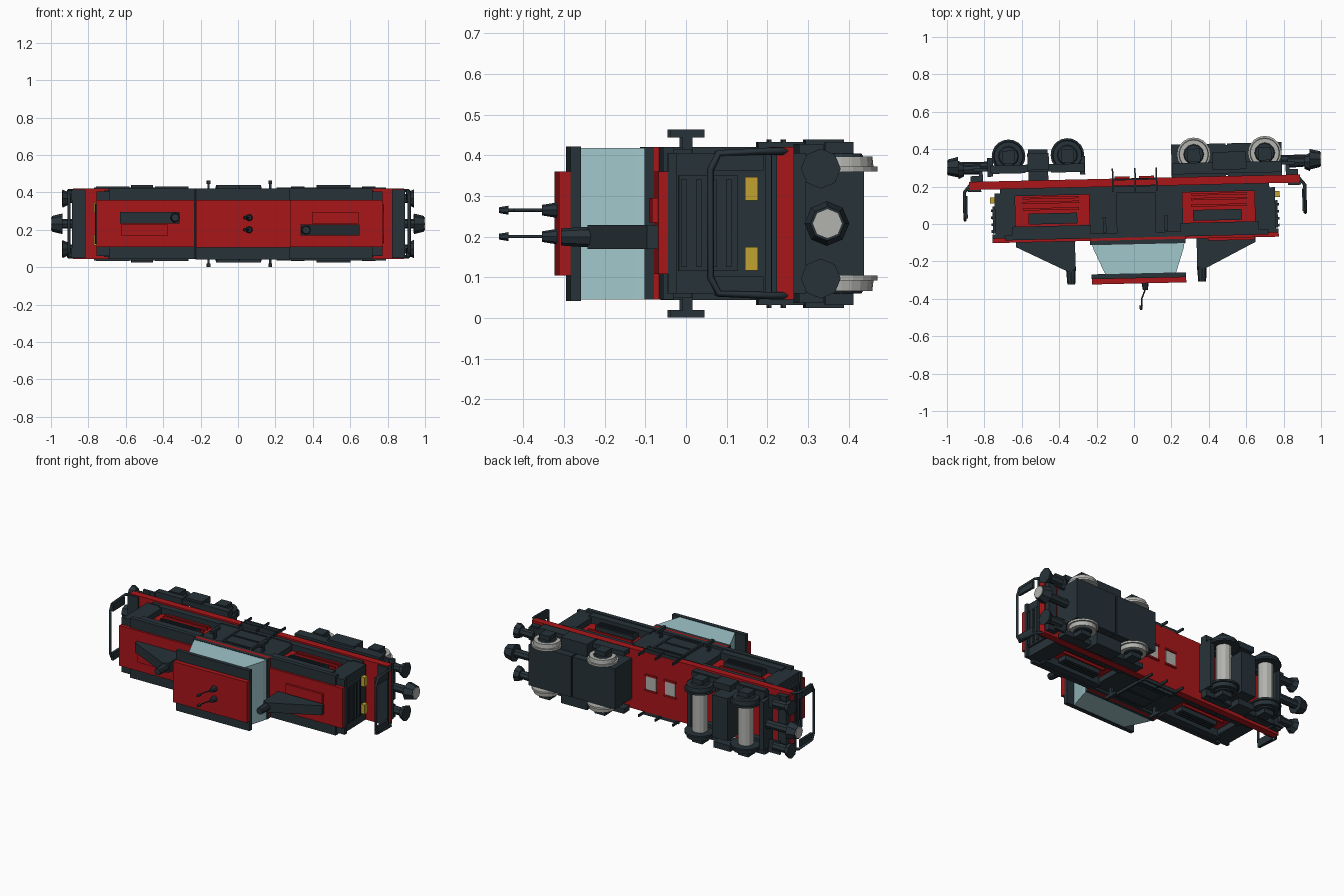
import bpy, bmesh, math
from mathutils import Vector

if "Cube" in bpy.data.objects:
    bpy.data.objects.remove(bpy.data.objects["Cube"])

TILT = 0.0226          # the vehicle lies on its side, slightly turned about z
MID = 0.232            # mid-plane of the width, in z


def material(name, rgb):
    m = bpy.data.materials.new(name)
    m.diffuse_color = (*rgb, 1)
    m.use_nodes = True
    m.node_tree.nodes["Principled BSDF"].inputs["Base Color"].default_value = m.diffuse_color
    return m


RED = material("red_paint", (0.40, 0.008, 0.01))
DARK = material("dark_paint", (0.02, 0.032, 0.04))
GLASS = material("pale_glass", (0.35, 0.57, 0.60))
STEEL = material("steel", (0.45, 0.45, 0.43))
AMBER = material("lamp_yellow", (0.55, 0.36, 0.03))


def place(ob, mat):
    bpy.context.scene.collection.objects.link(ob)
    ob.rotation_euler.z = TILT
    ob.location.x = 0.0075
    ob.data.materials.append(mat)
    return ob


def finish(name, bm, mat):
    bmesh.ops.recalc_face_normals(bm, faces=bm.faces)
    me = bpy.data.meshes.new(name)
    bm.to_mesh(me)
    bm.free()
    return place(bpy.data.objects.new(name, me), mat)


def prism(name, pts, z0, z1, mat):
    """Side-view outline extruded across the width."""
    bm = bmesh.new()
    f = bm.faces.new([bm.verts.new((x, y, z0)) for x, y in pts])
    new = bmesh.ops.extrude_face_region(bm, geom=[f])["geom"]
    bmesh.ops.translate(bm, vec=(0, 0, z1 - z0), verts=[v for v in new if isinstance(v, bmesh.types.BMVert)])
    return finish(name, bm, mat)


def box(name, x0, x1, y0, y1, z0, z1, mat):
    return prism(name, [(x0, y0), (x1, y0), (x1, y1), (x0, y1)], z0, z1, mat)


def pair(name, x0, x1, y0, y1, d0, d1, mat):
    """Two boxes mirrored about the mid-plane, d measured outwards."""
    for tag, s in (("left", -1), ("right", 1)):
        a, b = sorted((MID + s * d0, MID + s * d1))
        box(f"{name}_{tag}", x0, x1, y0, y1, a, b, mat)


def cyl(name, p0, p1, r0, r1, n, mat):
    bm = bmesh.new()
    p0, p1 = Vector(p0), Vector(p1)
    d = p1 - p0
    bmesh.ops.create_cone(bm, cap_ends=True, segments=n, radius1=r0, radius2=r1, depth=d.length)
    m = d.to_track_quat('Z', 'Y').to_matrix().to_4x4()
    m.translation = (p0 + p1) / 2
    bm.transform(m)
    return finish(name, bm, mat)


def tube(name, pts, r, mat):
    c = bpy.data.curves.new(name, 'CURVE')
    c.dimensions = '3D'
    c.bevel_depth, c.bevel_resolution, c.use_fill_caps = r, 0, True
    s = c.splines.new('POLY')
    s.points.add(len(pts) - 1)
    for p, co in zip(s.points, pts):
        p.co = (*co, 1)
    return place(bpy.data.objects.new(name, c), mat)


# Main frame and end decks
box("main_frame", -0.885, 0.885, 0.202, 0.245, 0.045, 0.42, RED)
box("hood_deck", -0.72, 0.72, 0.178, 0.202, 0.055, 0.41, DARK)
for k, x in enumerate((-0.065, 0.065)):
    box(f"underframe_hatch_{k}", x - 0.035, x + 0.035, 0.245, 0.25, 0.19, 0.275, STEEL)
    for d in (-0.05, 0.045):
        box(f"hatch_rib_{k}", x - 0.04, x + 0.04, 0.245, 0.256, MID + d, MID + d + 0.01, RED)

# Hoods: red core, dark end and side frames, red roof
box("hood_roof", -0.765, 0.765, -0.085, -0.062, 0.108, 0.36, RED)
box("roof_edge", -0.70, 0.71, -0.072, -0.045, 0.045, 0.42, DARK)
for tag, s in (("rear", -1), ("front", 1)):
    def sx(a, b):
        return sorted((s * a, s * b))
    box(f"{tag}_hood_core", *sx(0.24, 0.70), -0.062, 0.18, 0.095, 0.37, RED)
    box(f"{tag}_hood_end", *sx(0.64, 0.75), -0.06, 0.18, 0.06, 0.405, DARK)
    box(f"{tag}_hood_end_lip", *sx(0.70, 0.765), -0.062, -0.04, 0.06, 0.405, DARK)
    box(f"{tag}_radiator", *sx(0.75, 0.762), -0.035, 0.11, 0.115, 0.35, DARK)
    for k in range(4):
        y = -0.03 + 0.037 * k
        box(f"{tag}_radiator_slat_{k}", *sx(0.762, 0.77), y, y + 0.014, 0.125, 0.34, DARK)
    pair(f"{tag}_hood_upper_rail", *sx(0.24, 0.66), -0.05, 0.0, 0.13, 0.183, DARK)
    pair(f"{tag}_hood_lower_rail", *sx(0.24, 0.66), 0.163, 0.182, 0.13, 0.178, DARK)
    pair(f"{tag}_louvre_panel", *sx(0.31, 0.57), 0.01, 0.068, 0.13, 0.165, DARK)
    for k in range(3):
        y = 0.018 + 0.018 * k
        pair(f"{tag}_louvre_slat_{k}", *sx(0.32, 0.56), y, y + 0.008, 0.165, 0.171, DARK)
    for k, y in enumerate((0.085, 0.12, 0.145)):
        pair(f"{tag}_side_rib_{k}", *sx(0.30, 0.60), y, y + 0.012, 0.135, 0.15, RED)
    pair(f"{tag}_headlamp", *sx(0.75, 0.775), 0.128, 0.16, 0.057, 0.115, AMBER)

    # End deck, handrail, buffers and coupler
    box(f"{tag}_end_deck", *sx(0.82, 0.89), 0.19, 0.203, 0.05, 0.415, DARK)
    box(f"{tag}_end_beam", *sx(0.82, 0.875), 0.245, 0.275, 0.06, 0.405, DARK)
    tube(f"{tag}_end_rail", [(s * 0.88, 0.225, 0.055), (s * 0.91, 0.19, 0.055), (s * 0.91, 0.06, 0.06),
                             (s * 0.91, 0.04, 0.10), (s * 0.91, 0.04, 0.365), (s * 0.91, 0.06, 0.405),
                             (s * 0.91, 0.19, 0.41), (s * 0.88, 0.225, 0.41)], 0.009, DARK)
    pair(f"{tag}_rail_plate", *sx(0.895, 0.91), 0.05, 0.17, 0.13, 0.178, DARK)
    pair(f"{tag}_corner_step", *sx(0.78, 0.86), 0.30, 0.315, 0.10, 0.18, DARK)
    pair(f"{tag}_step_hanger", *sx(0.81, 0.83), 0.24, 0.31, 0.13, 0.17, DARK)
    for z in (0.097, 0.367):
        cyl(f"{tag}_buffer_stem", (s * 0.82, 0.31, z), (s * 0.91, 0.31, z), 0.028, 0.024, 8, DARK)
        cyl(f"{tag}_buffer_head", (s * 0.91, 0.31, z), (s * 0.94, 0.31, z), 0.035, 0.049, 8, DARK)
    cyl(f"{tag}_coupler_arm", (s * 0.78, 0.325, MID), (s * 0.95, 0.325, MID), 0.026, 0.026, 8, DARK)
    cyl(f"{tag}_coupler_bell", (s * 0.94, 0.325, MID), (s * 0.995, 0.325, MID), 0.055, 0.042, 8, DARK)
    cyl(f"{tag}_coupler_face", (s * 0.99, 0.325, MID), (s * 1.0, 0.325, MID), 0.037, 0.037, 8, STEEL)

    # Exhaust fairing with stack, and red roof hatch beside it
    zc = MID - s * 0.033
    prism(f"{tag}_exhaust_fairing", [(s * 0.64, -0.08), (s * 0.325, -0.08), (s * 0.325, -0.235),
                                     (s * 0.36, -0.25), (s * 0.64, -0.11)], zc - 0.03, zc + 0.03, DARK)
    cyl(f"{tag}_exhaust_stack", (s * 0.35, -0.22, zc), (s * 0.35, -0.315, zc), 0.027, 0.021, 8, DARK)
    zh = MID + s * 0.033
    box(f"{tag}_roof_hatch", *sx(0.385, 0.635), -0.098, -0.08, zh - 0.03, zh + 0.03, RED)

# Cab: lower body, tapered glass, layered roof
box("cab_body", -0.245, 0.255, -0.065, 0.18, 0.06, 0.405, DARK)
pair("cab_door", -0.10, 0.11, -0.06, 0.17, 0.165, 0.183, DARK)
for x in (-0.10, 0.098):
    pair("door_frame", x, x + 0.012, -0.06, 0.17, 0.18, 0.188, DARK)
for k, y in enumerate((-0.03, 0.06, 0.15)):
    pair(f"door_bar_{k}", -0.09, 0.10, y, y + 0.01, 0.18, 0.188, DARK)
box("cab_waist_red", -0.245, 0.265, -0.085, -0.065, 0.045, 0.42, RED)
box("cab_waist_dark", -0.245, 0.265, -0.108, -0.085, 0.045, 0.42, DARK)
prism("cab_glass", [(-0.235, -0.105), (0.26, -0.105), (0.255, -0.135), (0.21, -0.27), (-0.165, -0.27), (-0.225, -0.135)],
      0.045, 0.418, GLASS)
box("cab_roof_base", -0.24, 0.265, -0.29, -0.264, 0.042, 0.421, DARK)
box("cab_roof_panel", -0.24, 0.265, -0.318, -0.288, 0.105, 0.36, RED)

# Roof horns on bent stalks
for z in (0.20, 0.265):
    cyl("horn_base", (0.045, -0.312, z), (0.045, -0.355, z), 0.02, 0.013, 8, DARK)
    tube("horn_stalk", [(0.045, -0.35, z), (0.025, -0.40, z), (0.022, -0.45, z)], 0.004, DARK)
    cyl("horn_tip", (0.02, -0.437, z), (0.02, -0.46, z), 0.011, 0.007, 6, DARK)

# Side mirrors by the cab
for x in (-0.165, 0.165):
    pair("mirror_arm", x - 0.006, x + 0.006, -0.012, 0.012, 0.16, 0.22, DARK)
    pair("mirror_head", x - 0.009, x + 0.009, -0.042, 0.042, 0.212, 0.231, DARK)

# Hanging cab steps
for y in (0.20, 0.235):
    pair("cab_step", -0.12, 0.12, y, y + 0.008, 0.165, 0.207, DARK)
for x in (-0.12, 0.0, 0.114):
    pair("cab_step_hanger", x, x + 0.008, 0.175, 0.30, 0.185, 0.20, DARK)


# Wheels, shared by both bogies
def wheelset(name, x, y, rim):
    for s in (-1, 1):
        z = MID + s * 0.14
        cyl(f"{name}_flange", (x, y, z - s * 0.012), (x, y, z), 0.09, 0.09, 20, rim)
        cyl(f"{name}_tread", (x, y, z), (x, y, z + s * 0.025), 0.08, 0.077, 20, rim)
        cyl(f"{name}_hub", (x, y, z + s * 0.02), (x, y, z + s * 0.032), 0.058, 0.05, 12, DARK)
        a, b = sorted((z + s * 0.02, z + s * 0.06))
        box(f"{name}_axle_box", x - 0.035, x + 0.035, y - 0.04, y + 0.03, a, b, DARK)


# Rear bogie: open frame with visible axles
for x in (-0.67, -0.355):
    wheelset("rear_bogie_wheel", x, 0.377, DARK)
    cyl("rear_bogie_axle", (x, 0.377, 0.10), (x, 0.377, 0.365), 0.045, 0.045, 12, STEEL)
    pair("rear_bogie_wheel_guard", x - 0.09, x + 0.09, 0.285, 0.325, 0.11, 0.20, DARK)
box("rear_bogie_transom", -0.565, -0.46, 0.24, 0.41, 0.10, 0.365, DARK)
box("rear_bogie_end_beam", -0.785, -0.755, 0.27, 0.37, 0.08, 0.385, DARK)
box("rear_bogie_inner_beam", -0.29, -0.262, 0.27, 0.37, 0.08, 0.385, DARK)
pair("rear_bogie_side_frame", -0.77, -0.265, 0.29, 0.33, 0.165, 0.195, DARK)
pair("rear_bogie_spring", -0.57, -0.455, 0.30, 0.39, 0.17, 0.207, DARK)

# Front bogie: covered box with wheels outside
box("front_bogie_cover_a", 0.20, 0.49, 0.245, 0.42, 0.105, 0.36, DARK)
box("front_bogie_cover_b", 0.50, 0.79, 0.245, 0.42, 0.105, 0.36, DARK)
box("front_bogie_cover_joint", 0.48, 0.51, 0.25, 0.412, 0.11, 0.355, DARK)
for x in (0.32, 0.70):
    wheelset("front_bogie_wheel", x, 0.365, STEEL)
pair("front_bogie_side_frame", 0.205, 0.79, 0.26, 0.32, 0.165, 0.195, DARK)
pair("front_bogie_spring", 0.42, 0.60, 0.28, 0.375, 0.13, 0.207, DARK)
